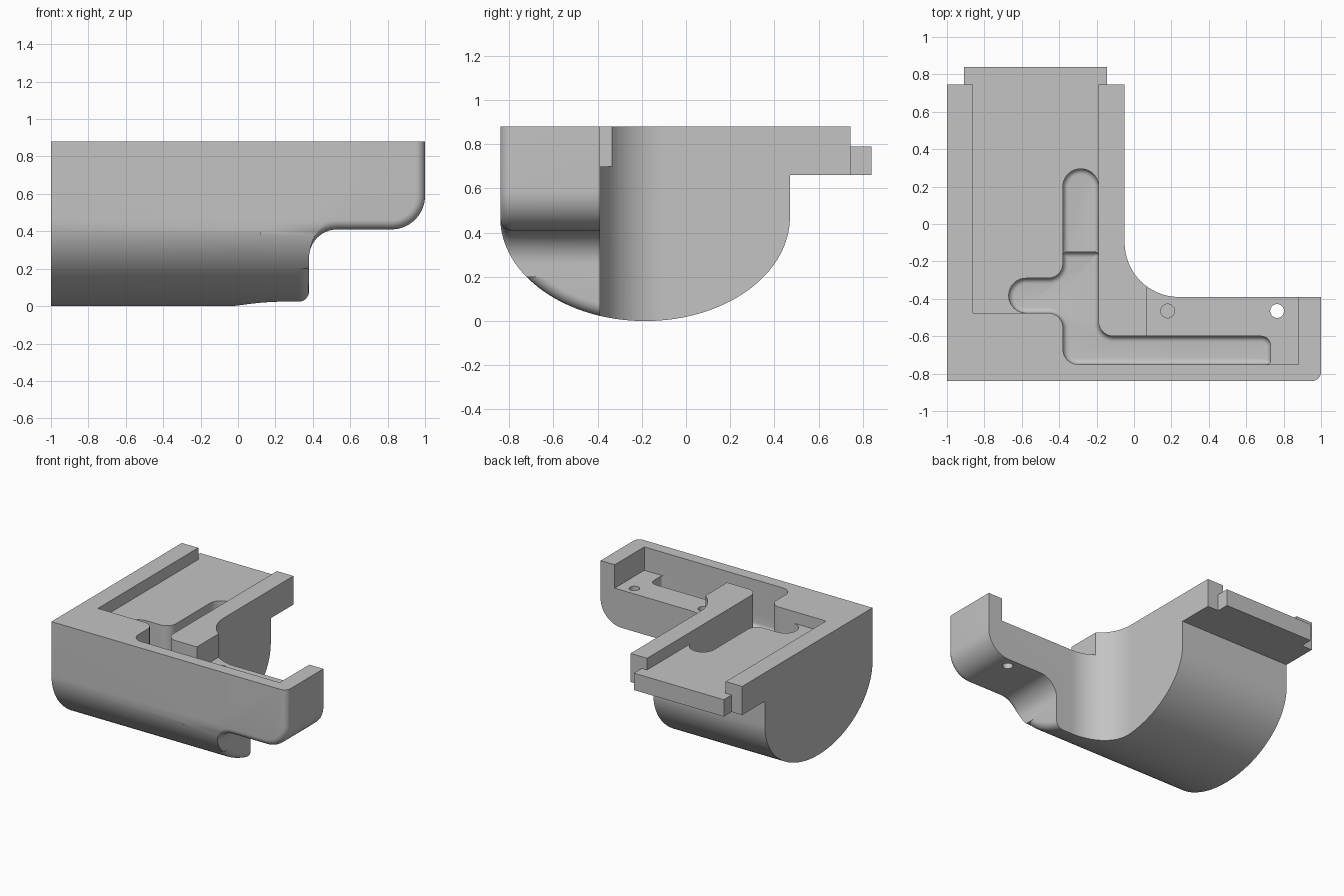
import bpy, bmesh, math
from mathutils import Vector

cube = bpy.data.objects.get("Cube")
if cube:
    bpy.data.objects.remove(cube, do_unlink=True)

grey = bpy.data.materials.new("plain grey")
grey.use_nodes = True
grey.diffuse_color = (0.55, 0.55, 0.55, 1)
grey.node_tree.nodes["Principled BSDF"].inputs["Base Color"].default_value = grey.diffuse_color


def rounded(corners, inset=0.0, steps=10):
    """Counter-clockwise outline from (x, y, radius), moved inward by inset."""
    pts = [Vector(c[:2]) for c in corners]
    out = []
    for i, p in enumerate(pts):
        a = (p - pts[i - 1]).normalized()
        b = (pts[(i + 1) % len(pts)] - p).normalized()
        turn = a.x * b.y - a.y * b.x
        p = p + (b - a) * (inset / abs(turn)) * (1 if turn > 0 else -1)
        r = corners[i][2]
        if r == 0:
            out.append(p)
            continue
        r = max(r - inset, 0.004) if turn > 0 else r + inset
        # right-angled corners only: sweep a quarter circle
        centre = p - a * r + b * r
        for k in range(steps + 1):
            t = k / steps * math.pi / 2
            out.append(centre + a * (r * math.sin(t)) - b * (r * math.cos(t)))
    return out


def loft(name, rings):
    """Closed solid through matching rings of 3D points."""
    bm = bmesh.new()
    rows = [[bm.verts.new(p) for p in ring] for ring in rings]
    n = len(rows[0])
    for lo, hi in zip(rows, rows[1:]):
        for i in range(n):
            j = (i + 1) % n
            bm.faces.new((lo[i], lo[j], hi[j], hi[i]))
    bm.faces.new(rows[0][::-1])
    bm.faces.new(rows[-1])
    bmesh.ops.recalc_face_normals(bm, faces=bm.faces)
    me = bpy.data.meshes.new(name)
    bm.to_mesh(me)
    bm.free()
    me.materials.append(grey)
    ob = bpy.data.objects.new(name, me)
    bpy.context.collection.objects.link(ob)
    return ob


def prism(name, outline, z0, z1):
    return loft(name, [[(p[0], p[1], z) for p in outline] for z in (z0, z1)])


def box(name, x0, x1, y0, y1, z0, z1):
    return prism(name, [(x0, y0), (x1, y0), (x1, y1), (x0, y1)], z0, z1)


def combine(target, tool, operation):
    mod = target.modifiers.new("combine", "BOOLEAN")
    mod.operation = operation
    mod.solver = "EXACT"
    mod.object = tool
    bpy.context.view_layer.update()
    graph = bpy.context.evaluated_depsgraph_get()
    me = bpy.data.meshes.new_from_object(target.evaluated_get(graph))
    target.modifiers.clear()
    target.data = me
    bpy.data.objects.remove(tool, do_unlink=True)


def quarter_round(r, steps=8):
    """Pairs of (distance from the face, inset) for a rounded edge."""
    for k in range(steps + 1):
        t = k / steps * math.pi / 2
        yield r * (1 - math.cos(t)), r * (1 - math.sin(t))


TOP = 0.88
OVER = 0.95


# Half-elliptical tub section across y and z
def section(x, d):
    ring = [(x, -0.185 - 0.655 + d, OVER)]
    for k in range(65):
        t = math.pi * k / 64
        ring.append((x, -0.185 - (0.655 - d) * math.cos(t), 0.47 - (0.47 - d) * math.sin(t)))
    ring.append((x, -0.185 + 0.655 - d, OVER))
    return ring


# Tub with a rounded right end
end = [section(0.38 - dist, d) for dist, d in quarter_round(0.055)]
body = loft("bracket_body", [section(-1, 0)] + end[::-1])

# Side arm with rounded front edge
arm_corners = [(0.1, 0.2, 0), (0.38, 0.2, 0), (0.38, 0.41, 0.15),
               (1, 0.41, 0.18), (1, OVER, 0), (0.1, OVER, 0)]
rings = [[(p.x, -0.84 + dist, p.y) for p in rounded(arm_corners, d, 14)]
         for dist, d in quarter_round(0.05)]
rings.append([(p.x, -0.2, p.y) for p in rounded(arm_corners, 0, 14)])
arm = loft("arm", rings)
combine(arm, loft("arm_limit", [section(-1.2, -0.0005), section(1.2, -0.0005)]), "INTERSECT")
combine(body, arm, "UNION")

# Rear slab, then the inside corner cut that leaves the L-shaped plan
combine(body, box("rear_slab", -1, 0.1, 0.1, 0.745, 0.66, OVER), "UNION")
corner = [(-0.05, -0.39, 0.29), (1.5, -0.39, 0), (1.5, 1.5, 0), (-0.05, 1.5, 0)]
combine(body, prism("corner_cut", rounded(corner, 0, 24), -0.5, 1.5), "DIFFERENCE")
combine(body, box("top_trim", -2, 2, -2, 2, TOP, 2), "DIFFERENCE")

# Rear tongue, main tray and arm ledge
combine(body, box("tongue", -0.91, -0.145, 0.6, 0.84, 0.66, 0.79), "UNION")
combine(body, box("tray_cut", -0.86, -0.19, -0.475, 1, 0.79, 1), "DIFFERENCE")
combine(body, box("ledge_cut", 0.07, 0.88, -0.75, -0.2, 0.70, 1), "DIFFERENCE")


# Branching channel with rounded floor edges; its front part is deeper
def channel(name, back, back_r, floor):
    corners = [(-0.38, -0.75, 0.08), (0.73, -0.75, 0.02), (0.73, -0.6, 0.05),
               (-0.19, -0.6, 0.08), (-0.19, back, back_r), (-0.38, back, back_r),
               (-0.38, -0.29, 0.08), (-0.67, -0.29, 0.092), (-0.67, -0.475, 0.092),
               (-0.38, -0.475, 0.08)]
    layers = [[(p.x, p.y, floor + dist) for p in rounded(corners, d)]
              for dist, d in quarter_round(0.03, 5)]
    layers.append([(p.x, p.y, 1) for p in rounded(corners)])
    return loft(name, layers)


combine(body, channel("channel_cut", 0.295, 0.094, 0.6), "DIFFERENCE")
combine(body, channel("deep_channel_cut", -0.15, 0.02, 0.52), "DIFFERENCE")

# Screw holes: one blind, one through
for x, bottom in ((0.18, 0.5), (0.765, 0.2)):
    ring = [(x + 0.037 * math.cos(math.tau * k / 32), -0.465 + 0.037 * math.sin(math.tau * k / 32))
            for k in range(32)]
    combine(body, prism("hole_cut", ring, bottom, 1), "DIFFERENCE")

bpy.ops.object.select_all(action="DESELECT")
body.select_set(True)
bpy.context.view_layer.objects.active = body
bpy.ops.object.shade_smooth_by_angle(angle=math.radians(30))
